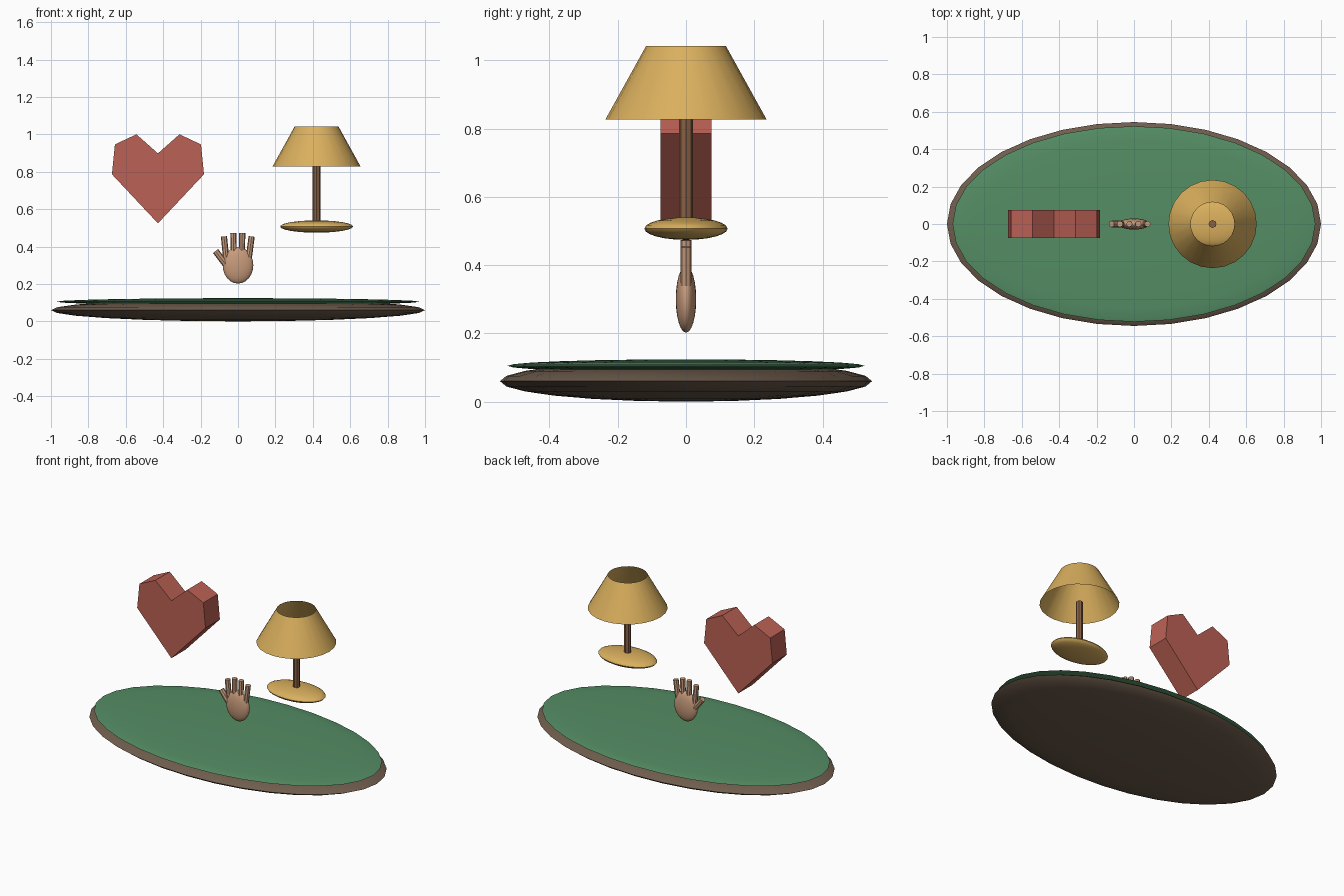
import bpy
import math
from mathutils import Vector

if "Cube" in bpy.data.objects:
    bpy.data.objects.remove(bpy.data.objects["Cube"])


def material(name, rgb):
    m = bpy.data.materials.new(name)
    m.diffuse_color = (*rgb, 1)
    m.use_nodes = True
    m.node_tree.nodes["Principled BSDF"].inputs["Base Color"].default_value = m.diffuse_color
    return m


WOOD = material("dark_wood", (0.16, 0.11, 0.075))
FELT = material("green", (0.09, 0.27, 0.13))
SKIN = material("skin", (0.58, 0.33, 0.20))
RED = material("red", (0.50, 0.12, 0.09))
GOLD = material("gold", (0.70, 0.43, 0.11))
STEM = material("brown", (0.25, 0.12, 0.06))


def finish(name, mat):
    ob = bpy.context.object
    ob.name = name
    ob.data.materials.append(mat)
    bpy.ops.object.transform_apply(location=False, rotation=False, scale=True)
    bpy.ops.object.shade_smooth_by_angle(angle=math.radians(40))
    return ob


def ellipsoid(name, center, radii, mat, segments=32, rings=12):
    bpy.ops.mesh.primitive_uv_sphere_add(segments=segments, ring_count=rings,
                                         radius=1, location=center)
    bpy.context.object.scale = radii
    return finish(name, mat)


def rod(name, start, end, radius, mat, sides=8):
    a, b = Vector(start), Vector(end)
    bpy.ops.mesh.primitive_cylinder_add(vertices=sides, radius=radius,
                                        depth=(b - a).length, location=(a + b) / 2)
    bpy.context.object.rotation_euler = (b - a).to_track_quat('Z', 'Y').to_euler()
    return finish(name, mat)


# Oval plinth with a thin green top
ellipsoid("plinth", (0, 0, 0.06), (1.0, 0.545, 0.06), WOOD)
ellipsoid("plinth_top", (0, 0, 0.105), (0.97, 0.523, 0.019), FELT)

# Open hand: palm, four fingers, thumb
ellipsoid("palm", (0, 0, 0.30), (0.082, 0.03, 0.098), SKIN, 24, 12)
fingers = [(-0.064, -0.075, 0.454), (-0.022, -0.025, 0.473),
           (0.020, 0.023, 0.473), (0.058, 0.073, 0.454)]
for i, (x0, x1, top) in enumerate(fingers):
    rod(f"finger_{i + 1}", (x0, 0, 0.34), (x1, 0, top), 0.0165, SKIN)
rod("thumb", (-0.055, 0, 0.29), (-0.12, 0, 0.376), 0.0175, SKIN)

# Faceted heart: mirrored half profile, extruded front to back
half = [(0.115, 1.0), (0.23, 0.946), (0.246, 0.786)]
profile = ([(0, 0.898)] + half + [(0, 0.524)]
           + [(-x, z) for x, z in reversed(half)])
n = len(profile)
verts = [(x - 0.428, y, z) for y in (-0.074, 0.074) for x, z in profile]
faces = [tuple(range(n - 1, -1, -1)), tuple(range(n, 2 * n))]
faces += [(i, (i + 1) % n, n + (i + 1) % n, n + i) for i in range(n)]
# Profile runs clockwise from the front, so flip every face outward
faces = [tuple(reversed(f)) for f in faces]
mesh = bpy.data.meshes.new("heart")
mesh.from_pydata(verts, [], [f for f in faces])
mesh.materials.append(RED)
bpy.context.collection.objects.link(bpy.data.objects.new("heart", mesh))
import bmesh
bm = bmesh.new()
bm.from_mesh(mesh)
bmesh.ops.recalc_face_normals(bm, faces=bm.faces)
bm.to_mesh(mesh)
bm.free()

# Table lamp: oval foot, stem, open conical shade
LX = 0.42
ellipsoid("lamp_foot", (LX, 0, 0.507), (0.195, 0.122, 0.033), GOLD, 24, 12)
rod("lamp_stem", (LX, 0, 0.51), (LX, 0, 0.84), 0.021, STEM)
bpy.ops.mesh.primitive_cone_add(vertices=24, radius1=0.236, radius2=0.117,
                                depth=0.215, end_fill_type='NOTHING',
                                location=(LX, 0, 0.9345))
finish("lamp_shade", GOLD)
